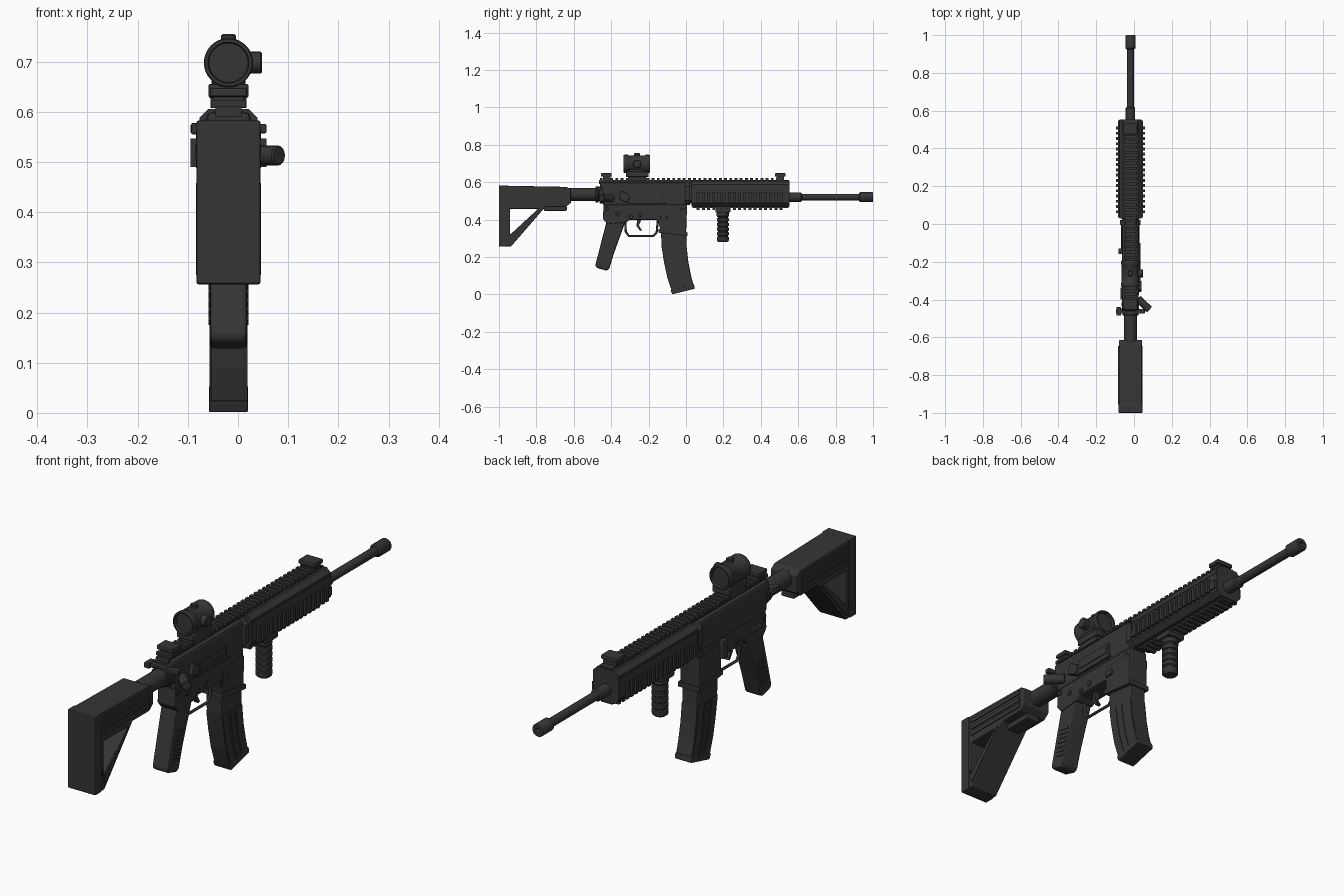
import bpy, bmesh, math
from mathutils import Vector

cube = bpy.data.objects.get("Cube")
if cube:
    bpy.data.objects.remove(cube, do_unlink=True)

CX = -0.019  # centre plane of the body

def material(name, value):
    m = bpy.data.materials.new(name)
    m.use_nodes = True
    col = (value, value, value, 1)
    m.diffuse_color = col
    m.node_tree.nodes["Principled BSDF"].inputs["Base Color"].default_value = col
    return m

BLACK = material("matte black", 0.036)

def finish(name, bm, bevel=0.0, smooth=False):
    bmesh.ops.recalc_face_normals(bm, faces=bm.faces)
    me = bpy.data.meshes.new(name)
    bm.to_mesh(me)
    bm.free()
    me.materials.append(BLACK)
    ob = bpy.data.objects.new(name, me)
    bpy.context.collection.objects.link(ob)
    if bevel:
        mod = ob.modifiers.new("bevel", "BEVEL")
        mod.width, mod.segments, mod.limit_method = bevel, 2, "ANGLE"
    if smooth:
        bpy.ops.object.select_all(action="DESELECT")
        ob.select_set(True)
        bpy.context.view_layer.objects.active = ob
        bpy.ops.object.shade_smooth_by_angle(angle=math.radians(40))
    return ob

def prism(name, pts, half, x=CX, bevel=0.0):
    """Side profile of (y, z) points, extruded across the width."""
    bm = bmesh.new()
    face = bm.faces.new([bm.verts.new((x - half, y, z)) for y, z in pts])
    new = bmesh.ops.extrude_face_region(bm, geom=[face])["geom"]
    bmesh.ops.translate(bm, vec=(2 * half, 0, 0),
                        verts=[v for v in new if isinstance(v, bmesh.types.BMVert)])
    return finish(name, bm, bevel)

def box(name, y0, y1, z0, z1, half, x=CX, bevel=0.0):
    return prism(name, [(y0, z0), (y1, z0), (y1, z1), (y0, z1)], half, x, bevel)

def lathe(name, origin, axis, profile, sides=24):
    """Rings of (distance along axis, radius) joined into a turned part."""
    bm = bmesh.new()
    rot = Vector(axis).to_track_quat("Z", "Y")
    rings = []
    for d, r in profile:
        rings.append([bm.verts.new(Vector(origin) + rot @ Vector(
            (r * math.cos(a), r * math.sin(a), d)))
            for a in (2 * math.pi * i / sides for i in range(sides))])
    for lo, hi in zip(rings, rings[1:]):
        for i in range(sides):
            j = (i + 1) % sides
            bm.faces.new((lo[i], lo[j], hi[j], hi[i]))
    bm.faces.new(rings[0])
    bm.faces.new(rings[-1])
    return finish(name, bm, smooth=True)

def rod(name, origin, axis, length, r, sides=24, c=0.003):
    return lathe(name, origin, axis, [(0, r - c), (c, r), (length - c, r), (length, r - c)], sides)

def teeth(name, y0, y1, pitch, z0, z1, half, x=CX):
    """Row of cross ribs merged into one part."""
    bm = bmesh.new()
    for i in range(int((y1 - y0) / pitch) + 1):
        cube = bmesh.ops.create_cube(bm, size=1)["verts"]
        bmesh.ops.scale(bm, vec=(2 * half, pitch * 0.55, z1 - z0), verts=cube)
        bmesh.ops.translate(bm, vec=(x, y0 + i * pitch, (z0 + z1) / 2), verts=cube)
    return finish(name, bm)

def cut(target, cutter):
    mod = target.modifiers.new("cut", "BOOLEAN")
    mod.object, mod.operation, mod.solver = cutter, "DIFFERENCE", "EXACT"
    bpy.context.view_layer.objects.active = target
    bpy.ops.object.modifier_apply(modifier=mod.name)
    bpy.data.objects.remove(cutter, do_unlink=True)

# Shoulder stock with its triangular opening
stock = prism("stock", [(-1, 0.257), (-0.935, 0.257), (-0.75, 0.47), (-0.64, 0.47),
                        (-0.615, 0.49), (-0.615, 0.56), (-0.64, 0.575), (-1, 0.582)], 0.061)
cut(stock, prism("stock_cutter", [(-0.94, 0.32), (-0.79, 0.458), (-0.94, 0.458)], 0.2))
bev = stock.modifiers.new("bevel", "BEVEL")
bev.width, bev.segments = 0.004, 2
box("butt_pad", -1.0, -0.955, 0.256, 0.583, 0.064, bevel=0.005)
box("stock_lever", -0.76, -0.637, 0.447, 0.472, 0.03, bevel=0.005)
for side, s in (("left", 1), ("right", -1)):
    for i, z in enumerate((0.488, 0.515, 0.546)):
        box(f"stock_{side}_rib_{i}", -0.94, -0.645, z, z + 0.017, 0.004, CX + s * 0.061)
    prism(f"stock_{side}_strut_panel", [(-0.955, 0.345), (-0.935, 0.275), (-0.775, 0.458),
                                       (-0.79, 0.458), (-0.94, 0.315)], 0.003, CX + s * 0.062)

# Buffer tube and lock rings
rod("buffer_tube", (CX, -0.63, 0.535), (0, 1, 0), 0.2, 0.035)
rod("lock_ring", (CX, -0.485, 0.535), (0, 1, 0), 0.016, 0.043, 16)
rod("end_plate", (CX, -0.463, 0.533), (0, 1, 0), 0.022, 0.046)

# Upper receiver
prism("upper_receiver", [(-0.445, 0.475), (0.0, 0.475), (0.0, 0.6), (-0.46, 0.6),
                         (-0.46, 0.56), (-0.445, 0.545)], 0.044, bevel=0.012)
box("upper_receiver_rail_base", -0.465, 0.55, 0.59, 0.611, 0.026)
teeth("top_rail_teeth", -0.453, 0.54, 0.0277, 0.609, 0.623, 0.034)
box("ejection_port_cover", -0.305, -0.12, 0.492, 0.55, 0.006, CX + 0.045, 0.003)
box("ejection_port_hinge", -0.315, -0.11, 0.485, 0.493, 0.005, CX + 0.049)
box("ejection_port_panel", -0.295, -0.13, 0.508, 0.538, 0.003, CX + 0.051)
prism("shell_deflector", [(-0.36, 0.51), (-0.31, 0.49), (-0.3, 0.53), (-0.345, 0.555)],
      0.012, CX + 0.047, 0.004)
rod("forward_assist", (0.02, -0.395, 0.513), (0.8, -0.75, 0), 0.085, 0.02, 16)
box("charging_handle", -0.475, -0.45, 0.557, 0.576, 0.076, bevel=0.004)
box("charging_handle_shaft", -0.46, -0.38, 0.557, 0.583, 0.022)
box("charging_latch", -0.485, -0.44, 0.555, 0.578, 0.012, CX - 0.062, 0.003)

# Lower receiver and magazine well
prism("lower_receiver", [(-0.44, 0.48), (-0.445, 0.405), (-0.42, 0.375), (-0.32, 0.385),
                         (-0.3, 0.398), (-0.15, 0.398), (-0.135, 0.335), (0.0, 0.318),
                         (0.006, 0.48)], 0.041, bevel=0.005)
prism("magazine_well", [(-0.14, 0.45), (-0.14, 0.337), (0.0, 0.32), (0.004, 0.45)], 0.046, bevel=0.004)
prism("magazine_well_lip", [(-0.146, 0.35), (-0.146, 0.33), (0.008, 0.312), (0.008, 0.332)], 0.049)
box("bolt_catch", -0.16, -0.13, 0.4, 0.475, 0.012, CX - 0.052, 0.003)
box("magazine_release", -0.135, -0.1, 0.4, 0.425, 0.008, CX + 0.046, 0.003)
box("safety_lever_left", -0.4, -0.335, 0.425, 0.443, 0.007, CX - 0.046, 0.003)
for i, (y, z) in enumerate(((-0.365, 0.434), (-0.245, 0.425), (-0.295, 0.415), (-0.02, 0.452), (-0.425, 0.46))):
    rod(f"receiver_pin_{i}", (CX - 0.046, y, z), (1, 0, 0), 0.092, 0.011, 12, 0.002)

# Trigger and its guard
guard = bpy.data.curves.new("trigger_guard", "CURVE")
guard.dimensions, guard.bevel_depth, guard.bevel_resolution = "3D", 0.006, 2
spline = guard.splines.new("POLY")
path = [(-0.325, 0.395), (-0.322, 0.335), (-0.305, 0.312), (-0.175, 0.312), (-0.157, 0.33), (-0.15, 0.4)]
spline.points.add(len(path) - 1)
for p, (y, z) in zip(spline.points, path):
    p.co = (CX, y, z, 1)
guard.materials.append(BLACK)
bpy.context.collection.objects.link(bpy.data.objects.new("trigger_guard", guard))
prism("trigger", [(-0.26, 0.4), (-0.238, 0.4), (-0.252, 0.37), (-0.236, 0.343),
                  (-0.246, 0.339), (-0.266, 0.368)], 0.01)

# Pistol grip with side ridges
prism("pistol_grip", [(-0.425, 0.39), (-0.485, 0.155), (-0.478, 0.142), (-0.425, 0.127),
                      (-0.41, 0.137), (-0.385, 0.22), (-0.33, 0.372), (-0.33, 0.39)], 0.037, bevel=0.011)
for i in range(7):
    z = 0.185 + 0.018 * i
    y = -0.425 + 0.29 * (z - 0.185)
    prism(f"grip_ridge_{i}", [(y - 0.03, z), (y + 0.015, z - 0.01),
                              (y + 0.015, z - 0.002), (y - 0.03, z + 0.008)], 0.04)

# Curved magazine: bands between a back and a front edge
BACK = [(-0.135, 0.36), (-0.13, 0.25), (-0.117, 0.17), (-0.1, 0.09), (-0.075, 0.015)]
FRONT = [(0.0, 0.36), (0.004, 0.25), (0.013, 0.17), (0.027, 0.1), (0.043, 0.042)]

def band(name, a, b, half, first=0, bevel=0.0):
    def edge(t):
        return [Vector(p).lerp(Vector(q), t) for p, q in zip(BACK, FRONT)][first:]
    return prism(name, edge(a) + edge(b)[::-1], half, bevel=bevel)

band("magazine", 0, 1, 0.035, bevel=0.004)
for i, (a, b) in enumerate(((0.02, 0.3), (0.4, 0.56), (0.66, 0.97))):
    band(f"magazine_rib_{i}", a, b, 0.038, 1)
prism("magazine_floor", [(-0.083, 0.023), (-0.073, 0.001), (0.047, 0.031), (0.043, 0.055)], 0.039, bevel=0.003)

# Handguard: chamfered section run along the barrel
def tube_section(name, y0, y1, w, z0, z1, c):
    bm = bmesh.new()
    xz = [(-w + c, z0), (w - c, z0), (w, z0 + c), (w, z1 - c),
          (w - c, z1), (c - w, z1), (-w, z1 - c), (-w, z0 + c)]
    rings = [[bm.verts.new((CX + x, y, z)) for x, z in xz] for y in (y0, y1)]
    for i in range(len(xz)):
        j = (i + 1) % len(xz)
        bm.faces.new((rings[0][i], rings[0][j], rings[1][j], rings[1][i]))
    for r in rings:
        bm.faces.new(r)
    return finish(name, bm)

tube_section("barrel_ring", -0.005, 0.022, 0.054, 0.478, 0.602, 0.025)
tube_section("handguard_core", 0.015, 0.035, 0.045, 0.485, 0.595, 0.02)
tube_section("handguard", 0.03, 0.553, 0.058, 0.47, 0.606, 0.018)
box("handguard_bottom_rail", 0.035, 0.548, 0.462, 0.475, 0.026)
teeth("bottom_rail_teeth", 0.065, 0.515, 0.0277, 0.452, 0.464, 0.034)
for side, s in (("left", 1), ("right", -1)):
    box(f"handguard_{side}_rail", 0.035, 0.548, 0.5, 0.535, 0.008, CX + s * 0.058)
    teeth(f"{side}_rail_teeth", 0.065, 0.515, 0.0277, 0.49, 0.547, 0.006, CX + s * 0.07)
    box(f"handguard_{side}_seam", 0.035, 0.55, 0.568, 0.58, 0.003, CX + s * 0.057)

# Barrel and muzzle device
lathe("barrel", (CX, 0.54, 0.52), (0, 1, 0),
      [(0, 0.025), (0.075, 0.025), (0.08, 0.018), (0.4, 0.018)])
lathe("muzzle", (CX, 0.925, 0.52), (0, 1, 0),
      [(0, 0.02), (0.006, 0.027), (0.07, 0.027), (0.075, 0.024), (0.075, 0.011), (0.03, 0.011)])

# Vertical foregrip with rings
ridges = [(0, 0.024), (0.006, 0.031)]
for i in range(5):
    d = 0.012 + 0.025 * i
    ridges += [(d, 0.032), (d + 0.014, 0.032), (d + 0.017, 0.027), (d + 0.022, 0.027)]
lathe("foregrip", (CX, 0.197, 0.28), (0, 0, 1), ridges + [(0.139, 0.033), (0.155, 0.033), (0.17, 0.028)])
box("foregrip_clamp", 0.157, 0.237, 0.437, 0.462, 0.039, bevel=0.004)

# Folded sights
for name, y in (("rear_sight", -0.425), ("front_sight", 0.505)):
    box(name + "_base", y - 0.02, y + 0.02, 0.61, 0.635, 0.03)
    box(name + "_leaf", y - 0.03, y + 0.028, 0.63, 0.648, 0.037, bevel=0.004)

# Red dot optic
lathe("optic_tube", (CX, -0.333, 0.698), (0, 1, 0),
      [(0.012, 0.039), (0, 0.041), (0, 0.047), (0.004, 0.049), (0.022, 0.049), (0.026, 0.046),
       (0.114, 0.046), (0.118, 0.049), (0.136, 0.049), (0.14, 0.047), (0.14, 0.041), (0.128, 0.039)], 32)
box("optic_body", -0.305, -0.22, 0.65, 0.7, 0.034, bevel=0.008)
box("optic_mount", -0.32, -0.2, 0.628, 0.656, 0.04, bevel=0.004)
box("optic_clamp", -0.31, -0.21, 0.608, 0.63, 0.036)
rod("optic_side_knob", (CX + 0.03, -0.262, 0.698), (1, 0, 0), 0.037, 0.022)
rod("optic_top_knob", (CX, -0.262, 0.735), (0, 0, 1), 0.02, 0.015)
